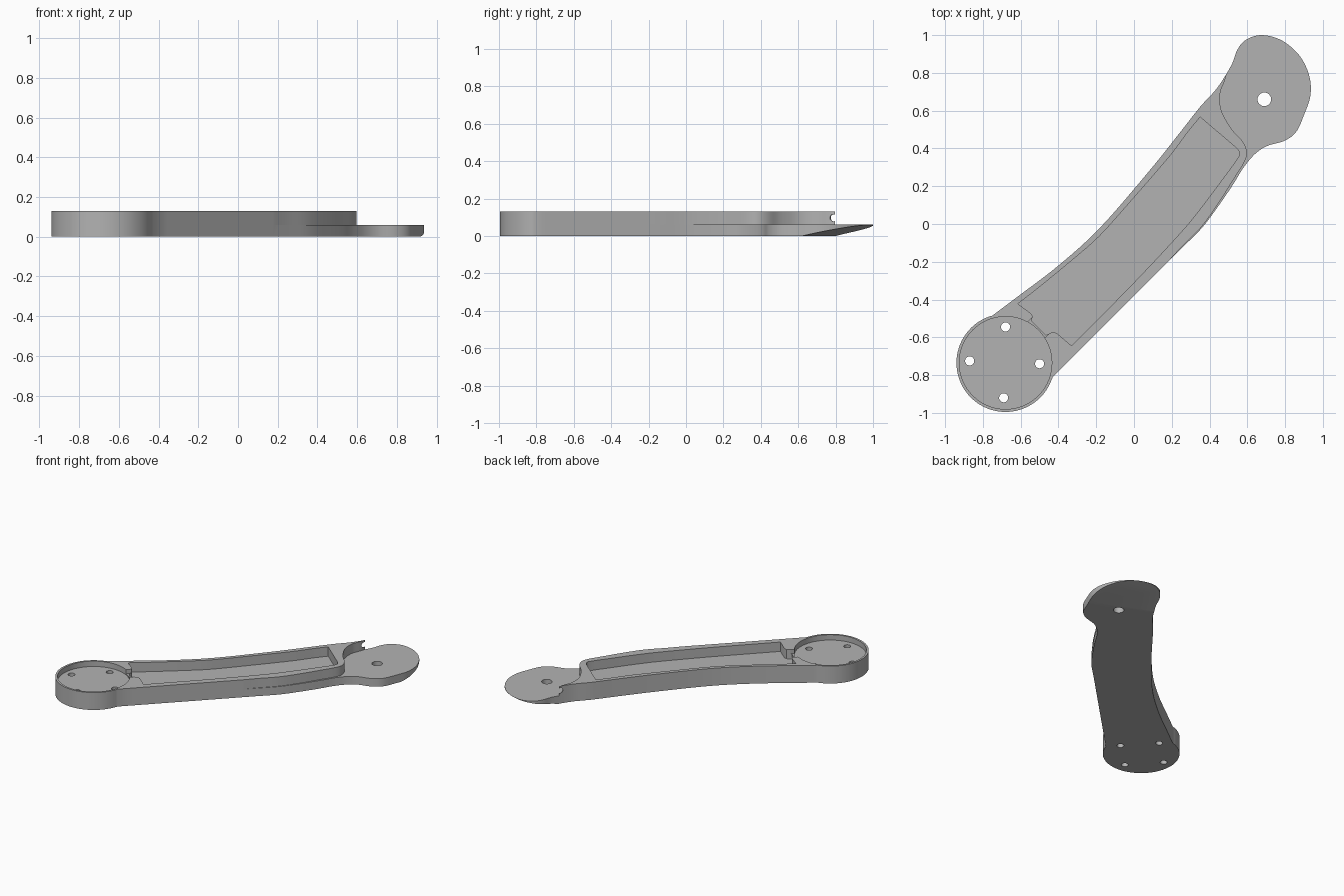
import bpy, bmesh, math
from mathutils import Vector, Matrix

cube = bpy.data.objects.get("Cube")
if cube:
    bpy.data.objects.remove(cube, do_unlink=True)

HUB = Vector((-0.68, -0.735))      # centre of the round hub
HUB_R, RECESS_R = 0.26, 0.245
HEIGHT, PLATE, HUB_FLOOR = 0.13, 0.06, 0.09
ABOVE = HEIGHT + 0.1

grey = bpy.data.materials.new("plain grey")
grey.use_nodes = True
grey.diffuse_color = (0.45, 0.45, 0.45, 1)
grey.node_tree.nodes["Principled BSDF"].inputs["Base Color"].default_value = grey.diffuse_color


def smooth(points, steps=6):
    """Open smooth curve through the points."""
    p = [Vector(q) for q in points]
    p = [2 * p[0] - p[1]] + p + [2 * p[-1] - p[-2]]
    out = []
    for a, b, c, d in zip(p, p[1:], p[2:], p[3:]):
        for i in range(steps):
            t = i / steps
            out.append(0.5 * (2 * b + (c - a) * t + (2 * a - 5 * b + 4 * c - d) * t ** 2
                              + (3 * b - a - 3 * c + d) * t ** 3))
    return out + [p[-2]]


def arc(centre, radius, start, end, steps):
    angles = [math.radians(start + (end - start) * i / steps) for i in range(steps + 1)]
    return [centre + radius * Vector((math.cos(a), math.sin(a))) for a in angles]


def finish(name, bm):
    bmesh.ops.recalc_face_normals(bm, faces=bm.faces)
    mesh = bpy.data.meshes.new(name)
    bm.to_mesh(mesh)
    bm.free()
    obj = bpy.data.objects.new(name, mesh)
    bpy.context.collection.objects.link(obj)
    return obj


def prism(name, outline, low, high):
    bm = bmesh.new()
    face = bm.faces.new([bm.verts.new((p[0], p[1], low)) for p in outline])
    top = bmesh.ops.extrude_face_region(bm, geom=[face])["geom"]
    verts = [v for v in top if isinstance(v, bmesh.types.BMVert)]
    bmesh.ops.translate(bm, verts=verts, vec=(0, 0, high - low))
    return finish(name, bm)


def disc(name, centre, radius, low, high, steps=32):
    return prism(name, arc(Vector(centre), radius, 0, 360, steps)[:-1], low, high)


def cut(cutter):
    cutter.hide_render = True
    mod = arm.modifiers.new("cut", "BOOLEAN")
    mod.operation, mod.solver, mod.object = "DIFFERENCE", "EXACT", cutter
    bpy.context.view_layer.objects.active = arm
    bpy.ops.object.modifier_apply(modifier=mod.name)
    bpy.data.objects.remove(cutter, do_unlink=True)


# Arm body: curved sides, rounded tip and round hub
sides = smooth([(-0.75, -0.485), (-0.61, -0.38), (-0.4, -0.22), (-0.18, -0.02), (0.08, 0.28),
                (0.24, 0.48), (0.35, 0.62), (0.44, 0.72), (0.515, 0.84), (0.546, 0.92),
                (0.59, 0.973), (0.673, 1), (0.78, 0.973), (0.874, 0.894), (0.927, 0.788),
                (0.934, 0.68), (0.9, 0.577), (0.858, 0.487), (0.795, 0.44), (0.705, 0.413),
                (0.64, 0.37), (0.578, 0.296), (0.525, 0.21), (0.45, 0.1), (0.36, -0.02),
                (0.24, -0.14), (0, -0.38), (-0.43, -0.81)])
arm = prism("arm_body", sides + arc(HUB, HUB_R, -20, -250, 48), 0, HEIGHT)
arm.data.materials.append(grey)

# Lowered tip plate, with the thin fin left on its inner edge
step = smooth([(0.505, 0.86), (0.484, 0.77), (0.456, 0.69), (0.463, 0.6), (0.515, 0.505),
               (0.573, 0.44), (0.597, 0.385), (0.585, 0.33), (0.52, 0.225), (0.444, 0.105),
               (0.353, -0.02), (0.235, -0.14), (0.1, -0.29)])
cut(prism("tip_step", step + [(0.4, -0.4), (1.2, 0.2), (1.2, 1.2), (0.4, 1.2)], PLATE, ABOVE))

# Long pocket with a narrow channel towards the hub
left = smooth([(-0.615, -0.423), (-0.5, -0.333), (-0.314, -0.18), (-0.177, -0.058),
               (0, 0.14), (0.19, 0.36), (0.28, 0.48), (0.35, 0.566)])
right = smooth([(0.545, 0.4), (0.558, 0.375), (0.546, 0.344), (0.478, 0.25), (0.346, 0.074),
                (0.24, -0.053), (0, -0.31), (-0.33, -0.645)])
channel = [(-0.41, -0.577), (-0.43, -0.572), (-0.466, -0.588), (-0.543, -0.513),
           (-0.536, -0.487), (-0.55, -0.47)]
cut(prism("pocket", left + right + channel, PLATE, ABOVE))

# Round hub recess and the low sill where the channel meets it
cut(disc("hub_recess", HUB, RECESS_R, HUB_FLOOR, ABOVE, 64))
cut(prism("sill", [(-0.455, -0.585), (-0.54, -0.495), (-0.58, -0.54), (-0.5, -0.63)],
          HUB_FLOOR + 0.01, ABOVE))

# Through holes in hub and tip
for place in [(-0.68, -0.545), (-0.87, -0.725), (-0.5, -0.74), (-0.69, -0.92)]:
    cut(disc("hub_hole", place, 0.024, -0.1, ABOVE))
cut(disc("tip_hole", (0.69, 0.66), 0.036, -0.1, ABOVE))

# Sloped underside of the tip
along = Vector((0.92, -0.39, 0)).normalized()
slope = Vector((0.39, 0.92, 0.22)).normalized()
normal = along.cross(slope)
frame = Matrix((along, slope, normal)).transposed().to_4x4()
frame.translation = Vector((0.92, 0.62, 0)) - normal
bm = bmesh.new()
bmesh.ops.create_cube(bm, size=2, matrix=frame)
cut(finish("tip_slope", bm))

# Cross hole through the fin
aim = Vector((-0.83, 0.55, 0)).to_track_quat("Z", "Y").to_matrix().to_4x4()
bm = bmesh.new()
bmesh.ops.create_cone(bm, cap_ends=True, segments=24, radius1=0.019, radius2=0.019, depth=0.1,
                      matrix=Matrix.Translation((0.487, 0.79, 0.097)) @ aim)
cut(finish("fin_hole", bm))

# Smooth the curved walls, keep the edges crisp
bpy.ops.object.select_all(action="DESELECT")
arm.select_set(True)
bpy.context.view_layer.objects.active = arm
bpy.ops.object.shade_smooth_by_angle(angle=math.radians(30))
